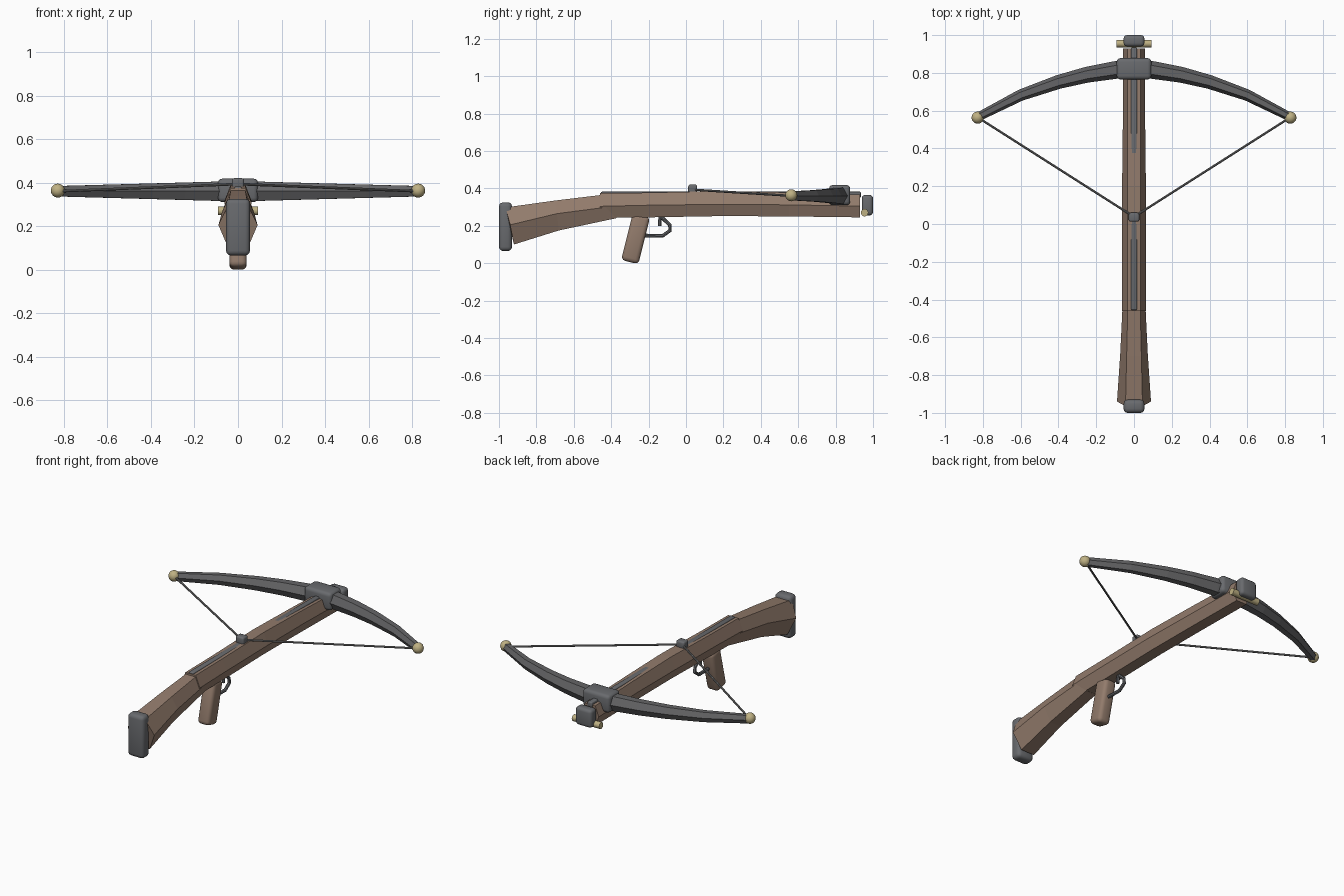
import bpy, bmesh, math
from mathutils import Vector

cube = bpy.data.objects.get("Cube")
if cube:
    bpy.data.objects.remove(cube, do_unlink=True)


def material(name, rgb):
    m = bpy.data.materials.new(name)
    m.use_nodes = True
    m.diffuse_color = (*rgb, 1)
    m.node_tree.nodes["Principled BSDF"].inputs["Base Color"].default_value = (*rgb, 1)
    return m


wood = material("walnut wood", (0.29, 0.20, 0.15))
steel = material("grey steel", (0.14, 0.145, 0.155))
limb_grey = material("limb grey", (0.13, 0.13, 0.135))
cord = material("cord grey", (0.2, 0.2, 0.2))
brass = material("pale brass", (0.52, 0.44, 0.23))


def finish(name, bm, mat, smooth=False):
    bmesh.ops.recalc_face_normals(bm, faces=bm.faces)
    mesh = bpy.data.meshes.new(name)
    bm.to_mesh(mesh)
    bm.free()
    mesh.materials.append(mat)
    ob = bpy.data.objects.new(name, mesh)
    bpy.context.collection.objects.link(ob)
    if smooth:
        bpy.ops.object.select_all(action='DESELECT')
        ob.select_set(True)
        bpy.context.view_layer.objects.active = ob
        bpy.ops.object.shade_smooth_by_angle(angle=math.radians(40))
    return ob


def loft(name, rings, mat, smooth=False):
    """Skin a list of equal rings and cap both ends."""
    bm = bmesh.new()
    rows = [[bm.verts.new(p) for p in ring] for ring in rings]
    n = len(rows[0])
    for a, b in zip(rows, rows[1:]):
        for i in range(n):
            j = (i + 1) % n
            bm.faces.new((a[i], a[j], b[j], b[i]))
    bm.faces.new(rows[0])
    bm.faces.new(rows[-1])
    return finish(name, bm, mat, smooth)


def rounded_box(name, low, high, bevel, mat, tilt=0):
    low, high = Vector(low), Vector(high)
    bm = bmesh.new()
    bmesh.ops.create_cube(bm, size=1)
    bmesh.ops.scale(bm, vec=high - low, verts=bm.verts)
    bmesh.ops.bevel(bm, geom=list(bm.edges), offset=bevel, segments=3,
                    profile=0.5, affect='EDGES')
    ob = finish(name, bm, mat, True)
    ob.location = (low + high) / 2
    ob.rotation_euler.x = tilt
    return ob


def tube(name, points, radius, mat, sides=8):
    """Sweep a round section along a path."""
    pts = [Vector(p) for p in points]
    rings = []
    for i, p in enumerate(pts):
        d = (pts[min(i + 1, len(pts) - 1)] - pts[max(i - 1, 0)]).normalized()
        u = d.cross(Vector((0, 0, 1)) if abs(d.z) < 0.9 and abs(d.x) > 0.5
                    else Vector((1, 0, 0))).normalized()
        v = d.cross(u)
        rings.append([p + radius * (u * math.cos(t) + v * math.sin(t))
                      for t in (k * math.tau / sides for k in range(sides))])
    return loft(name, rings, mat, True)


def stock_ring(top, mid, bottom, w_top, w_mid, w_bottom):
    """Six-sided section; top, mid and bottom are (y, z) pairs."""
    return [(-w_top, *top), (w_top, *top), (w_mid, *mid),
            (w_bottom, *bottom), (-w_bottom, *bottom), (-w_mid, *mid)]


# Fore stock, slightly crowned along the top
fore = [(-0.46, 0.374, 0.304, 0.242), (-0.2, 0.377, 0.31, 0.245),
        (0.2, 0.386, 0.315, 0.252), (0.55, 0.378, 0.312, 0.25),
        (0.93, 0.366, 0.305, 0.245)]
loft("fore_stock", [stock_ring((y, t), (y, m), (y, b), 0.035, 0.063 - 0.004 * (y > 0.5), 0.035)
                    for y, t, m, b in fore], wood)

# Butt stock, sweeping down and flaring to the rear
loft("butt_stock", [
    stock_ring((-0.965, 0.298), (-0.94, 0.205), (-0.92, 0.10), 0.045, 0.09, 0.045),
    stock_ring((-0.70, 0.335), (-0.69, 0.265), (-0.68, 0.175), 0.039, 0.073, 0.038),
    stock_ring((-0.45, 0.365), (-0.42, 0.30), (-0.37, 0.241), 0.033, 0.06, 0.034)], wood)

# Metal fittings along the stock
rounded_box("butt_pad", (-0.055, -1, 0.065), (0.055, -0.93, 0.325), 0.022, steel)
rounded_box("bolt_rail", (-0.016, -0.455, 0.35), (0.016, 0.935, 0.382), 0.006, steel)
rounded_box("limb_mount", (-0.092, 0.765, 0.31), (0.092, 0.878, 0.418), 0.02, steel)
rounded_box("nose_block", (-0.055, 0.94, 0.255), (0.055, 1, 0.365), 0.018, steel)
rounded_box("string_nut", (-0.028, 0.012, 0.372), (0.028, 0.06, 0.42), 0.01, steel)
tube("nose_peg", [(-0.093, 0.955, 0.27), (0.093, 0.955, 0.27)], 0.02, brass, 16)

# Grip, trigger and guard
rounded_box("grip", (-0.04, -0.317, 0.002), (0.04, -0.222, 0.26), 0.022, wood,
            math.radians(-14))
tube("trigger_guard", [(0, -0.24, 0.148), (0, -0.125, 0.146), (0, -0.085, 0.175),
                       (0, -0.087, 0.205), (0, -0.13, 0.245), (0, -0.15, 0.26)], 0.01, steel)
tube("trigger", [(0, -0.135, 0.26), (0, -0.14, 0.23), (0, -0.14, 0.198)], 0.009, steel)

# Bow limbs, tip knobs and string, built for each side
path = [(0.04, 0.823), (0.1, 0.815), (0.25, 0.79), (0.4, 0.752), (0.6, 0.682), (0.825, 0.567)]
limb_z = 0.36
for side, label in ((1, "left"), (-1, "right")):
    rings = []
    for i, (x, y) in enumerate(path):
        a, b = path[max(i - 1, 0)], path[min(i + 1, len(path) - 1)]
        across = Vector((a[1] - b[1], b[0] - a[0], 0)).normalized()
        k = x / path[-1][0]
        w, h = 0.05 - 0.027 * k, 0.047 - 0.023 * k
        section = [(-w / 2, h), (w / 2, h), (w, 0), (w / 2, -h), (-w / 2, -h), (-w, 0)]
        ring = [Vector((x, y, limb_z + q)) + across * p for p, q in section]
        rings.append([(side * v.x, v.y, v.z) for v in ring])
    loft(label + "_limb", rings, limb_grey)

    bm = bmesh.new()
    bmesh.ops.create_uvsphere(bm, u_segments=20, v_segments=12, radius=0.032)
    knob = finish(label + "_tip_knob", bm, brass, True)
    knob.location = (side * 0.828, 0.563, limb_z + 0.003)

    tube(label + "_string", [(side * 0.825, 0.563, limb_z), (0, 0.038, 0.393)], 0.006, cord)
